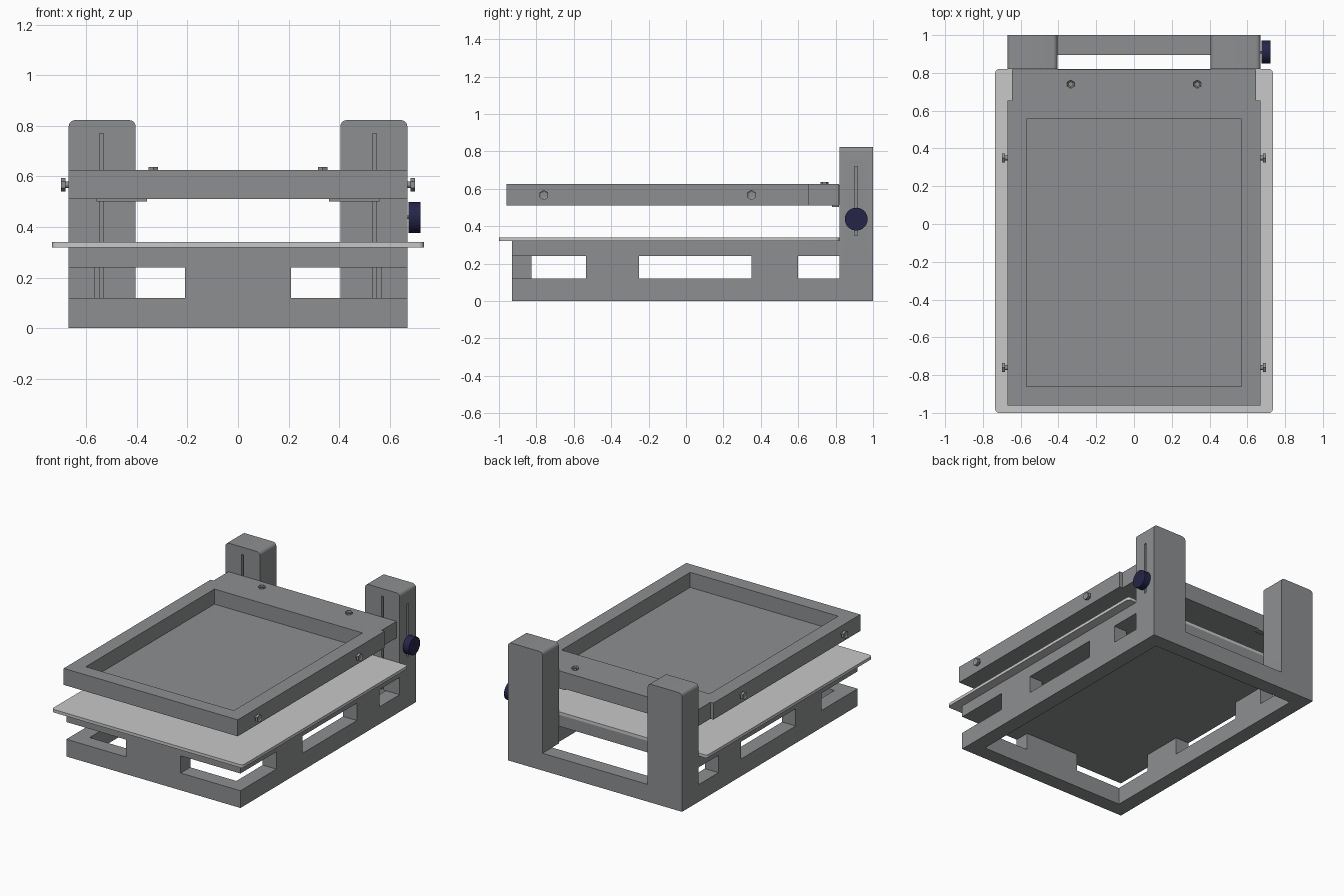
import bpy, bmesh, math
from mathutils import Matrix, Vector

cube = bpy.data.objects.get("Cube")
if cube:
    bpy.data.objects.remove(cube, do_unlink=True)


def material(name, rgb):
    m = bpy.data.materials.new(name)
    m.use_nodes = True
    m.diffuse_color = (*rgb, 1)
    m.node_tree.nodes["Principled BSDF"].inputs["Base Color"].default_value = (*rgb, 1)
    return m


GREY = material("mid grey", (0.27, 0.275, 0.28))
LIGHT = material("light grey", (0.58, 0.58, 0.58))
NAVY = material("dark navy", (0.018, 0.018, 0.065))


def finish(bm, name, mat):
    bmesh.ops.recalc_face_normals(bm, faces=bm.faces)
    mesh = bpy.data.meshes.new(name)
    bm.to_mesh(mesh)
    bm.free()
    mesh.materials.append(mat)
    ob = bpy.data.objects.new(name, mesh)
    bpy.context.collection.objects.link(ob)
    return ob


def box(name, xs, ys, zs, mat=GREY, round_axis=None, radius=0.025):
    """Box from ranges, optionally with the edges along one axis rounded."""
    bm = bmesh.new()
    ranges = (xs, ys, zs)
    mid = Vector([(a + b) / 2 for a, b in ranges])
    size = Vector([b - a for a, b in ranges])
    bmesh.ops.create_cube(bm, size=1, matrix=Matrix.Translation(mid) @ Matrix.Diagonal((*size, 1)))
    if round_axis is not None:
        edges = []
        for e in bm.edges:
            a, b = (v.co for v in e.verts)
            along = abs((a - b)[round_axis]) > 1e-4
            if along and (round_axis == 2 or a.z > mid.z):
                edges.append(e)
        bmesh.ops.bevel(bm, geom=edges, offset=radius, segments=5, profile=0.5, affect='EDGES')
    return finish(bm, name, mat)


def frame(name, xs, ys, zs, wall):
    """Rectangular ring with an open middle."""
    bm = bmesh.new()

    def loop(inset, z):
        x0, x1, y0, y1 = xs[0] + inset, xs[1] - inset, ys[0] + inset, ys[1] - inset
        return [bm.verts.new((x, y, z)) for x, y in ((x0, y0), (x1, y0), (x1, y1), (x0, y1))]

    loops = [loop(0, zs[0]), loop(0, zs[1]), loop(wall, zs[1]), loop(wall, zs[0])]
    for k in range(4):
        a, b = loops[k], loops[(k + 1) % 4]
        for i in range(4):
            j = (i + 1) % 4
            bm.faces.new((a[i], a[j], b[j], b[i]))
    return finish(bm, name, GREY)


def rod(name, start, direction, length, radius, sides, mat=GREY, socket=0):
    """Cylinder from a start point along a direction, with an optional end recess."""
    d = Vector(direction)
    turn = d.to_track_quat('Z', 'Y').to_matrix().to_4x4()
    bm = bmesh.new()
    bmesh.ops.create_cone(bm, cap_ends=True, segments=sides, radius1=radius, radius2=radius,
                          depth=length, matrix=Matrix.Translation((0, 0, length / 2)))
    if socket:
        bm.faces.ensure_lookup_table()
        cap = max(bm.faces, key=lambda f: f.calc_center_median().z)
        bmesh.ops.inset_region(bm, faces=[cap], thickness=radius * 0.4)
        bmesh.ops.translate(bm, verts=cap.verts, vec=(0, 0, -socket))
    bm.transform(Matrix.Translation(start) @ turn)
    return finish(bm, name, mat)


def cut(ob, cutter):
    mod = ob.modifiers.new("slot", 'BOOLEAN')
    mod.operation = 'DIFFERENCE'
    mod.solver = 'EXACT'
    mod.object = cutter
    cutter.hide_render = True
    bpy.context.view_layer.objects.active = ob
    bpy.ops.object.modifier_apply(modifier=mod.name)
    bpy.data.objects.remove(cutter, do_unlink=True)


def smooth(ob):
    bpy.ops.object.select_all(action='DESELECT')
    ob.select_set(True)
    bpy.context.view_layer.objects.active = ob
    bpy.ops.object.shade_smooth_by_angle(angle=math.radians(35))


def span(side, a, b):
    return tuple(sorted((side * a, side * b)))


W = 0.67      # half width of the body
WALL = 0.105  # wall of the frames

# Base: open frame, spacer blocks and the table slab
frame("base_frame", (-W, W), (-0.93, 1), (0, 0.12), WALL)
box("front_spacer", (-0.21, 0.21), (-0.93, -0.825), (0.12, 0.24))
box("table_slab", (-W, W), (-0.93, 0.82), (0.24, 0.32))
smooth(box("table_plate", (-0.735, 0.735), (-1, 0.82), (0.32, 0.341), LIGHT, 2, 0.02))

# Lifted tray frame with its panel, and the bar that carries it
frame("screen_frame", (-W, W), (-0.96, 0.655), (0.51, 0.625), 0.1)
box("screen_panel", (-0.575, 0.575), (-0.865, 0.56), (0.511, 0.52))
box("carrier_bar", (-0.647, 0.647), (0.655, 0.818), (0.51, 0.625))

for s, label in ((-1, "right"), (1, "left")):
    for part, ys in (("front", (-0.535, -0.25)), ("rear", (0.35, 0.6))):
        box(f"{label}_{part}_spacer", span(s, W - WALL, W), ys, (0.12, 0.24))

    # Rear post with a guide slot
    post = box(f"{label}_post", span(s, 0.405, W), (0.82, 1), (0.12, 0.823), GREY, 1)
    cut(post, box("slot_cutter", span(s, 0.532, 0.548), (0.8, 0.92), (0.1, 0.77)))
    if s > 0:
        cut(post, box("slot_cutter", (0.54, 0.7), (0.902, 0.918), (0.35, 0.72)))
    smooth(post)

    # Guide tongue and lower lip of the carrier bar
    box(f"{label}_guide_tongue", span(s, 0.534, 0.546), (0.81, 0.9), (0.515, 0.62))
    box(f"{label}_bar_lip", span(s, 0.36, 0.56), (0.78, 0.818), (0.502, 0.511))

    # Bolts
    rod(f"{label}_top_bolt", (s * 0.335, 0.74, 0.623), (0, 0, 1), 0.014, 0.022, 6, socket=0.006)
    for part, y in (("front", -0.76), ("rear", 0.35)):
        rod(f"{label}_{part}_bolt_shaft", (s * 0.66, y, 0.567), (s, 0, 0), 0.026, 0.013, 12)
        rod(f"{label}_{part}_bolt_head", (s * 0.682, y, 0.567), (s, 0, 0), 0.018, 0.027, 6,
            socket=0.006)

# Clamping knob
rod("knob_shaft", (0.56, 0.91, 0.438), (1, 0, 0), 0.12, 0.007, 12)
smooth(rod("clamp_knob", (0.675, 0.91, 0.438), (1, 0, 0), 0.047, 0.061, 40, NAVY))
